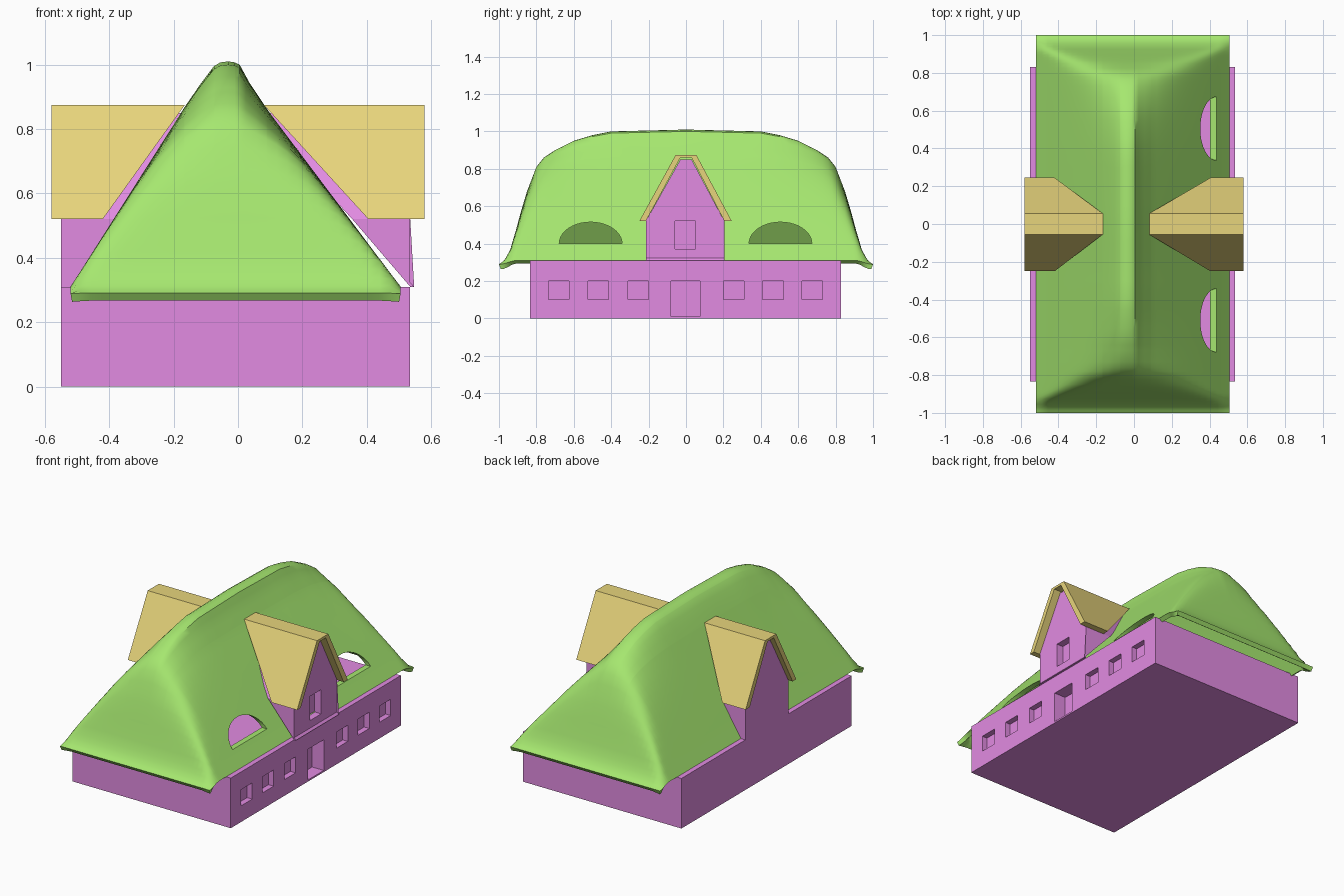
import bpy, bmesh, math

if "Cube" in bpy.data.objects:
    bpy.data.objects.remove(bpy.data.objects["Cube"])


def material(name, rgb):
    m = bpy.data.materials.new(name)
    m.diffuse_color = (*rgb, 1)
    m.use_nodes = True
    m.node_tree.nodes["Principled BSDF"].inputs["Base Color"].default_value = m.diffuse_color
    return m


THATCH = material("thatch", (0.38, 0.8, 0.16))
PLASTER = material("plaster", (0.76, 0.26, 0.76))
TRIM = material("dormer_cover", (0.8, 0.66, 0.2))


def make_object(name, bm, mat):
    bmesh.ops.recalc_face_normals(bm, faces=bm.faces)
    mesh = bpy.data.meshes.new(name)
    bm.to_mesh(mesh)
    bm.free()
    ob = bpy.data.objects.new(name, mesh)
    bpy.context.collection.objects.link(ob)
    mesh.materials.append(mat)
    return ob


def prism(name, profile, outer, inner, mat):
    """Extrude a (y, z) profile along x; inner(z) gives the slanted end."""
    bm = bmesh.new()
    a = [bm.verts.new((outer, y, z)) for y, z in profile]
    b = [bm.verts.new((inner(z), y, z)) for y, z in profile]
    bm.faces.new(a)
    bm.faces.new(b[::-1])
    n = len(a)
    for i in range(n):
        j = (i + 1) % n
        bm.faces.new((a[i], b[i], b[j], a[j]))
    return make_object(name, bm, mat)


def rect(y0, y1, z0, z1):
    return [(y0, z0), (y1, z0), (y1, z1), (y0, z1)]


def apply_modifier(ob, mod):
    bpy.context.view_layer.objects.active = ob
    bpy.ops.object.modifier_apply(modifier=mod.name)


def cut(ob, profile, x0, x1):
    cutter = prism("cutter", profile, x1, lambda z: x0, ob.data.materials[0])
    cutter.hide_render = True
    mod = ob.modifiers.new("cut", 'BOOLEAN')
    mod.operation = 'DIFFERENCE'
    mod.solver = 'EXACT'
    mod.object = cutter
    apply_modifier(ob, mod)
    bpy.data.objects.remove(cutter)


def interp(points, t):
    for (a, u), (b, v) in zip(points, points[1:]):
        if t <= b:
            return u + (v - u) * (t - a) / (b - a)
    return points[-1][1]


# House walls with recessed windows and door on the right side
walls = prism("walls", rect(-0.835, 0.83, 0, 0.31), 0.535, lambda z: -0.55, PLASTER)
for y in (-0.68, -0.47, -0.255, 0.255, 0.465, 0.675):
    cut(walls, rect(y - 0.055, y + 0.055, 0.10, 0.20), 0.5, 0.6)
cut(walls, rect(-0.08, 0.075, 0.01, 0.20), 0.455, 0.6)

# Thatched roof: cross-section blended softly into the rounded hip ends
SIDE = [(-0.52, .31), (-.166, .868), (-.12, .935), (-.075, .995), (-.055, 1.007),
        (-.03, 1.01), (-.01, 1.007), (.005, 1.0), (.035, .945), (.09, .862), (.505, .31)]
END = [(0, 1.01), (.4, 1.0), (.5, .98), (.6, .95), (.7, .9), (.76, .86), (.8, .81),
       (.85, .68), (.88, .58), (.91, .47), (.94, .375), (.97, .33), (1, .312)]
P = 4


def roof_z(x, y):
    a = max(interp(SIDE, x) - 0.31, 0.001)
    b = max(interp(END, abs(y)) - 0.31, 0.001)
    h = (a ** -P + b ** -P - 0.7 ** -P) ** (-1 / P)
    d = max(0, (abs(y) - 0.9) / 0.1)
    return 0.31 + h - 0.022 * d * d * (3 - 2 * d)


xs = sorted({round(-0.52 + 1.025 * i / 32, 4) for i in range(33)} | {p[0] for p in SIDE})
half = [0, .1, .2, .3, .4, .45, .5, .55, .6, .64, .67, .7, .73, .76, .78, .8, .825, .85,
        .865, .88, .895, .91, .925, .94, .955, .97, .985, 1]
ys = [-y for y in half[:0:-1]] + half
bm = bmesh.new()
grid = [[bm.verts.new((x, y, roof_z(x, y))) for x in xs] for y in ys]
for r0, r1 in zip(grid, grid[1:]):
    for i in range(len(xs) - 1):
        bm.faces.new((r0[i], r0[i + 1], r1[i + 1], r1[i]))
roof = make_object("thatched_roof", bm, THATCH)
if roof.data.polygons[0].normal.z < 0:
    roof.data.flip_normals()
shell = roof.modifiers.new("shell", 'SOLIDIFY')
shell.thickness = 0.028
shell.offset = -1
apply_modifier(roof, shell)

# Half-round roof openings on the right slope
for yc in (-0.51, 0.505):
    arch = [(yc + 0.168 * math.cos(math.pi * i / 20), 0.40 + 0.115 * math.sin(math.pi * i / 20))
            for i in range(21)]
    cut(roof, arch, 0.2, 0.7)
bpy.ops.object.select_all(action='DESELECT')
roof.select_set(True)
bpy.context.view_layer.objects.active = roof
bpy.ops.object.shade_smooth_by_angle(angle=math.radians(35))

# Gabled dormers on both sides, trimmed to follow the roof slope
BODY = [(-.215, .31), (.205, .31), (.205, .52), (.03, .85), (-.03, .85), (-.215, .52)]
COVER = [(-.25, .52), (-.055, .875), (.055, .875), (.245, .52),
         (.205, .52), (.03, .86), (-.03, .86), (-.215, .52)]
for name, s, face, low, high in (("right", 1, 0.535, 0.405, 0.08),
                                 ("left", -1, 0.55, 0.42, 0.165)):
    def slope(z, gap=0.0):
        return s * (low + (high - low) * (z - 0.52) / 0.355 - gap)

    body = prism(name + "_dormer_wall", BODY, s * face, lambda z: slope(z, 0.05), PLASTER)
    prism(name + "_dormer_roof", COVER, s * 0.58, slope, TRIM)
    if s > 0:
        cut(body, rect(-0.06, 0.05, 0.37, 0.52), 0.49, 0.6)
